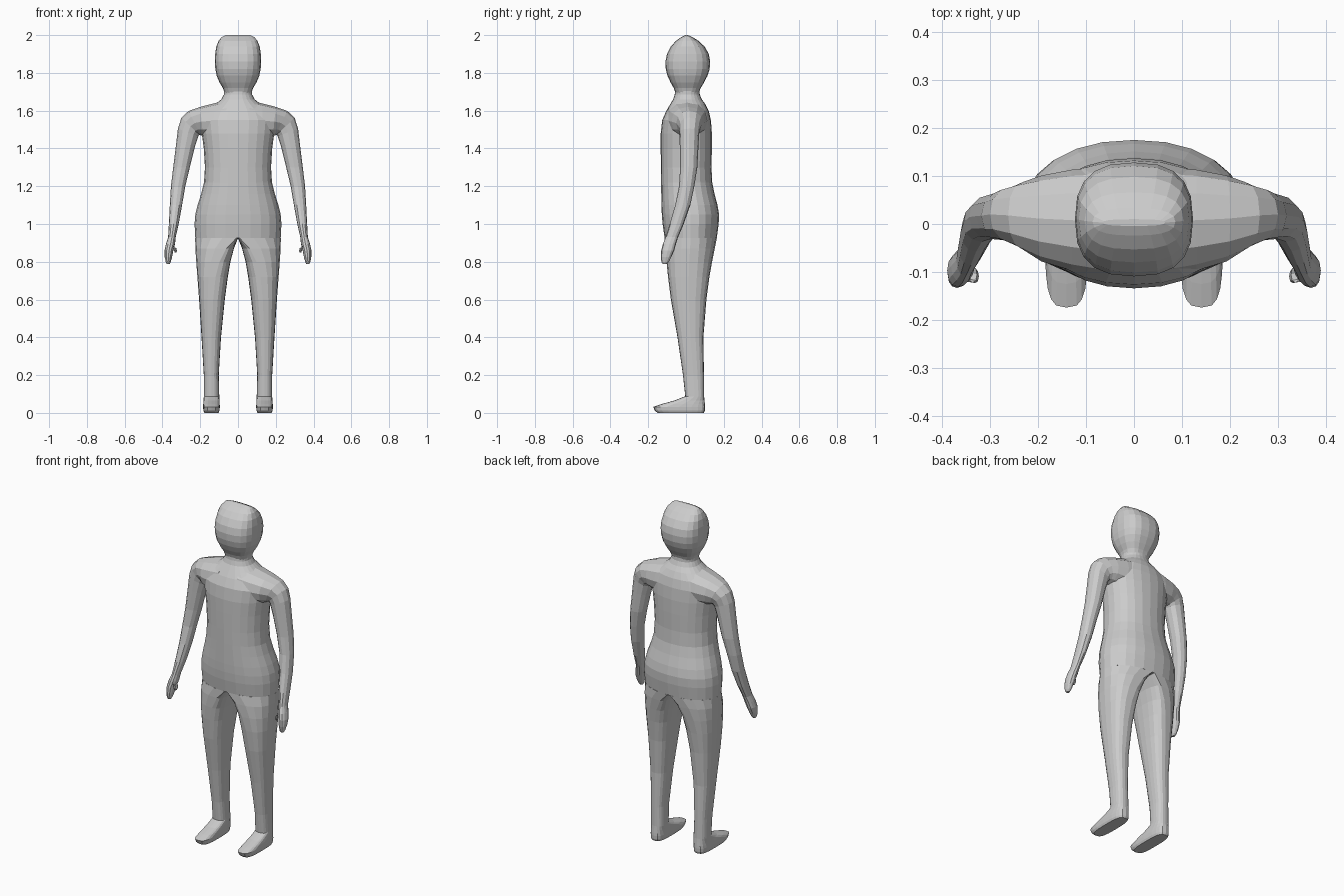
import bpy, bmesh, math
from mathutils import Vector


def power(v, e):
    return math.copysign(abs(v) ** (2 / e), v)


def loft(name, rings, sides, mirror=False):
    """Rings: (inner x, inner z, outer x, outer z, front y, back y, split, exponent)."""
    bm = bmesh.new()
    loops = []
    for xi, zi, xo, zo, y0, y1, t, e in rings:
        yc, h = (y0 + y1) / 2, (y1 - y0) / 2
        loop = []
        for k in range(sides):
            a = 2 * math.pi * k / sides
            c, s = power(math.cos(a), e), power(math.sin(a), e)
            f = t + c * ((1 - t) if c > 0 else t)
            loop.append(bm.verts.new((xi + (xo - xi) * f, yc + h * s, zi + (zo - zi) * f)))
        loops.append(loop)
    for lo, hi in zip(loops, loops[1:]):
        for k in range(sides):
            j = (k + 1) % sides
            bm.faces.new((lo[k], lo[j], hi[j], hi[k]))
    bm.faces.new(loops[0])
    bm.faces.new(loops[-1])
    bmesh.ops.recalc_face_normals(bm, faces=bm.faces)
    me = bpy.data.meshes.new(name)
    bm.to_mesh(me)
    bm.free()
    ob = bpy.data.objects.new(name, me)
    bpy.context.collection.objects.link(ob)
    if mirror:
        ob.modifiers.new("mirror", 'MIRROR')
    return ob


def central(rows, e):
    return [(-w, z, w, z, y0, y1, 0.5, e) for z, w, y0, y1 in rows]


# torso and neck: z, half width, front y, back y
loft("torso", central([
    (0.925, 0.226, -0.113, 0.163), (1.00, 0.230, -0.124, 0.173), (1.05, 0.226, -0.128, 0.175),
    (1.10, 0.214, -0.130, 0.167), (1.16, 0.195, -0.131, 0.151), (1.22, 0.180, -0.132, 0.139),
    (1.30, 0.175, -0.133, 0.135), (1.40, 0.181, -0.134, 0.137), (1.48, 0.192, -0.134, 0.137),
    (1.55, 0.200, -0.126, 0.132), (1.60, 0.170, -0.104, 0.120), (1.635, 0.120, -0.083, 0.102),
    (1.66, 0.088, -0.068, 0.084), (1.685, 0.075, -0.060, 0.073), (1.73, 0.075, -0.055, 0.070)], 2.2), 24)

# head, closing to a ridge across the top
loft("head", central([
    (1.69, 0.070, -0.054, 0.066), (1.72, 0.080, -0.065, 0.078), (1.75, 0.098, -0.082, 0.096),
    (1.785, 0.113, -0.098, 0.114), (1.82, 0.120, -0.107, 0.125), (1.86, 0.123, -0.109, 0.128),
    (1.90, 0.121, -0.101, 0.121), (1.94, 0.115, -0.080, 0.098), (1.97, 0.103, -0.053, 0.066),
    (1.99, 0.086, -0.024, 0.033), (2.00, 0.065, -0.004, 0.010)], 2.6), 20)

# legs and feet: z, inner x, outer x, front y, back y, split, exponent
leg = [
    (0.00, 0.103, 0.178, -0.150, 0.095, 0.5, 3.2), (0.012, 0.098, 0.183, -0.165, 0.100, 0.5, 3.2),
    (0.032, 0.096, 0.185, -0.174, 0.101, 0.5, 3.2), (0.048, 0.097, 0.184, -0.125, 0.100, 0.5, 3.0),
    (0.066, 0.098, 0.182, -0.060, 0.098, 0.5, 2.8), (0.088, 0.099, 0.181, -0.004, 0.096, 0.5, 2.6),
    (0.20, 0.102, 0.181, -0.016, 0.095, 0.5, 2.5), (0.40, 0.090, 0.193, -0.045, 0.092, 0.48, 2.5),
    (0.60, 0.070, 0.206, -0.080, 0.108, 0.45, 2.5), (0.72, 0.054, 0.215, -0.095, 0.124, 0.40, 2.5),
    (0.80, 0.040, 0.221, -0.103, 0.138, 0.32, 2.4), (0.87, 0.022, 0.226, -0.109, 0.152, 0.20, 2.3),
    (0.925, 0.000, 0.2265, -0.113, 0.163, 0.04, 2.2)]
loft("leg", [(xi, z, xo, z, y0, y1, t, e) for z, xi, xo, y0, y1, t, e in leg], 20, True)

# shoulder, arm and hand: rings turn from upright to level
arm = [
    (0.060, 1.450, 0.060, 1.655, -0.110, 0.118), (0.130, 1.455, 0.130, 1.638, -0.097, 0.113),
    (0.185, 1.465, 0.200, 1.620, -0.078, 0.101), (0.198, 1.470, 0.262, 1.598, -0.052, 0.088),
    (0.204, 1.472, 0.300, 1.562, -0.038, 0.078), (0.210, 1.465, 0.318, 1.505, -0.035, 0.070),
    (0.228, 1.410, 0.328, 1.420, -0.033, 0.066), (0.255, 1.300, 0.343, 1.300, -0.031, 0.060),
    (0.279, 1.200, 0.355, 1.200, -0.037, 0.044), (0.296, 1.100, 0.361, 1.100, -0.057, 0.023),
    (0.314, 1.000, 0.366, 1.000, -0.086, -0.012), (0.330, 0.930, 0.370, 0.930, -0.108, -0.042),
    (0.333, 0.895, 0.381, 0.895, -0.122, -0.053), (0.342, 0.860, 0.389, 0.860, -0.131, -0.062),
    (0.349, 0.825, 0.388, 0.825, -0.133, -0.078), (0.356, 0.798, 0.383, 0.800, -0.130, -0.092),
    (0.362, 0.787, 0.378, 0.788, -0.122, -0.103)]
loft("arm", [r + (0.5, 2.2) for r in arm], 12, True)

# thumbs
thumb = [
    (0.338, 0.868, 0.358, 0.905, -0.120, -0.085), (0.327, 0.872, 0.345, 0.882, -0.122, -0.088),
    (0.323, 0.858, 0.338, 0.858, -0.123, -0.095), (0.326, 0.848, 0.334, 0.848, -0.118, -0.102)]
loft("thumb", [r + (0.5, 2.2) for r in thumb], 8, True)
